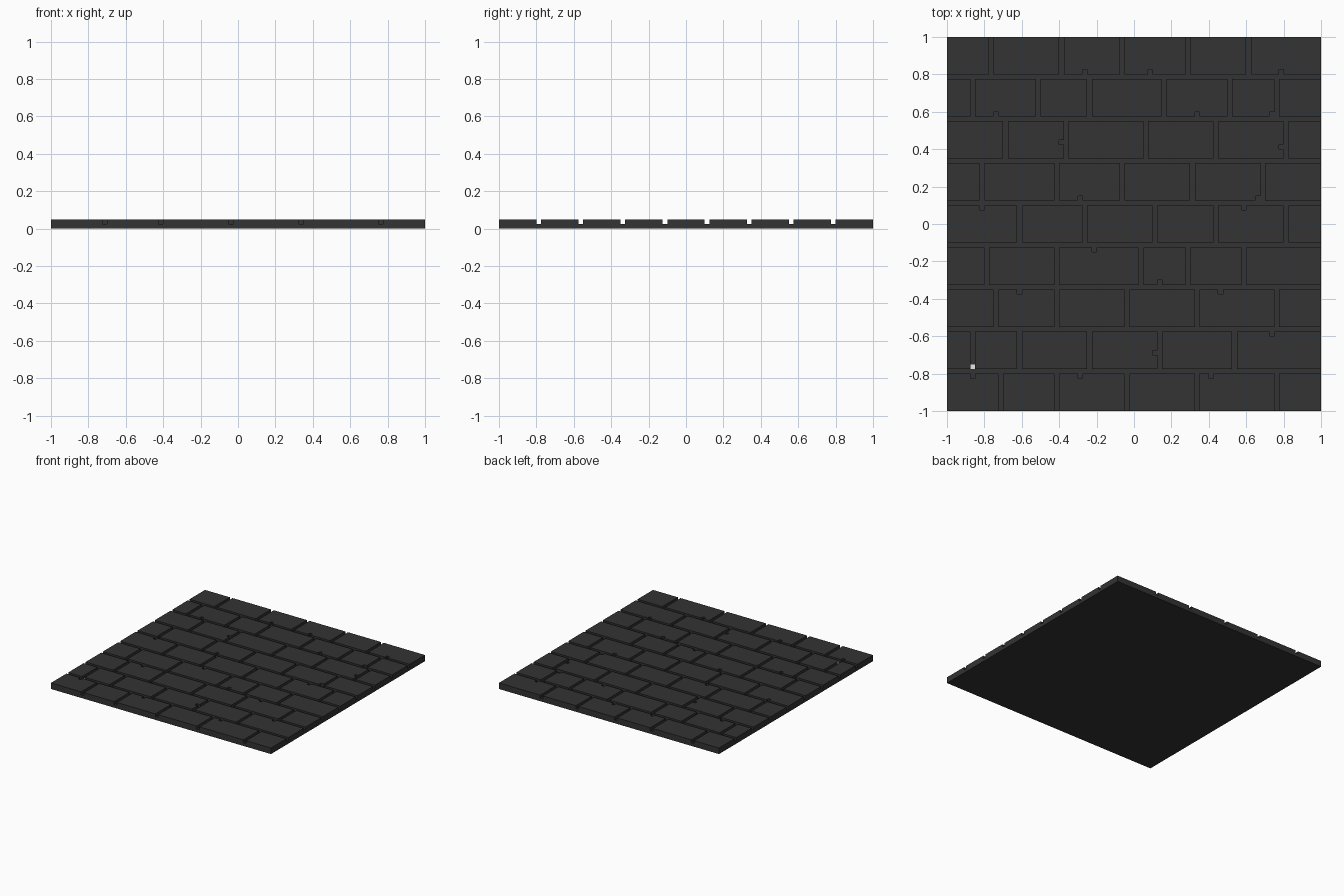
import bpy, bmesh
from mathutils import Vector

if "Cube" in bpy.data.objects:
    bpy.data.objects.remove(bpy.data.objects["Cube"])

N, CELL, STEP = 80, 0.025, 0.025      # 80 x 80 cells, groove depth
PITCH = 9                             # 8 cells of brick + 1 cell of joint

# Vertical joint columns for each course, back (y = 1) to front
JOINTS = [
    (9, 24, 37, 51, 64), (5, 19, 30, 46, 60, 70), (12, 25, 42, 57, 72),
    (7, 23, 37, 52, 67), (15, 29, 44, 57, 72), (8, 23, 41, 51, 63),
    (10, 23, 38, 53, 70), (5, 15, 30, 45, 61), (11, 23, 38, 53, 70)]
# Chipped cells for each course: (column, row inside the course)
CHIPS = [
    ((29, 7), (43, 7), (71, 7)), ((10, 7), (53, 7), (69, 7)),
    ((24, 4), (71, 5)), ((28, 7), (66, 7)), ((7, 0), (63, 0)),
    ((31, 0), (45, 7)), ((15, 0), (58, 0)), ((69, 0), (44, 4)),
    ((5, 0), (28, 0), (56, 0))]
WHITE_CELL = (5, 70)


def material(name, v):
    m = bpy.data.materials.new(name)
    m.diffuse_color = (v, v, v, 1)
    m.use_nodes = True
    m.node_tree.nodes["Principled BSDF"].inputs["Base Color"].default_value = m.diffuse_color
    return m


def cell_of(face):
    c = face.calc_center_median()
    return int((c.x + 1) / CELL), int((1 - c.y) / CELL)


def is_brick(col, row):
    course, r = divmod(row, PITCH)
    return r < 8 and col not in JOINTS[course] and (col, r) not in CHIPS[course]


bm = bmesh.new()
# Groove floor
bmesh.ops.create_grid(bm, x_segments=N, y_segments=N, size=1)
bmesh.ops.translate(bm, verts=bm.verts, vec=(0, 0, STEP))
floor = list(bm.faces)
for f in floor:
    f.material_index = 1 if cell_of(f) == WHITE_CELL else 0

# Slab sides and underside
rim = [e for e in bm.edges if e.is_boundary]
ext = bmesh.ops.extrude_edge_only(bm, edges=rim)["geom"]
bmesh.ops.translate(bm, verts=[g for g in ext if isinstance(g, bmesh.types.BMVert)],
                    vec=(0, 0, -STEP))
bmesh.ops.contextual_create(bm, geom=[e for e in bm.edges if e.is_boundary])
for f in bm.faces:
    if f.calc_center_median().z < STEP * 0.9:
        f.material_index = 0

# Raised bricks
bricks = [f for f in floor if is_brick(*cell_of(f))]
ext = bmesh.ops.extrude_face_region(bm, geom=bricks)["geom"]
bmesh.ops.translate(bm, verts=[g for g in ext if isinstance(g, bmesh.types.BMVert)],
                    vec=Vector((0, 0, STEP)))
bmesh.ops.recalc_face_normals(bm, faces=bm.faces)

mesh = bpy.data.meshes.new("brick_floor")
bm.to_mesh(mesh)
bm.free()
mesh.materials.append(material("dark grey stone", 0.033))
mesh.materials.append(material("white fleck", 1.0))
bpy.context.collection.objects.link(bpy.data.objects.new("brick_floor", mesh))
